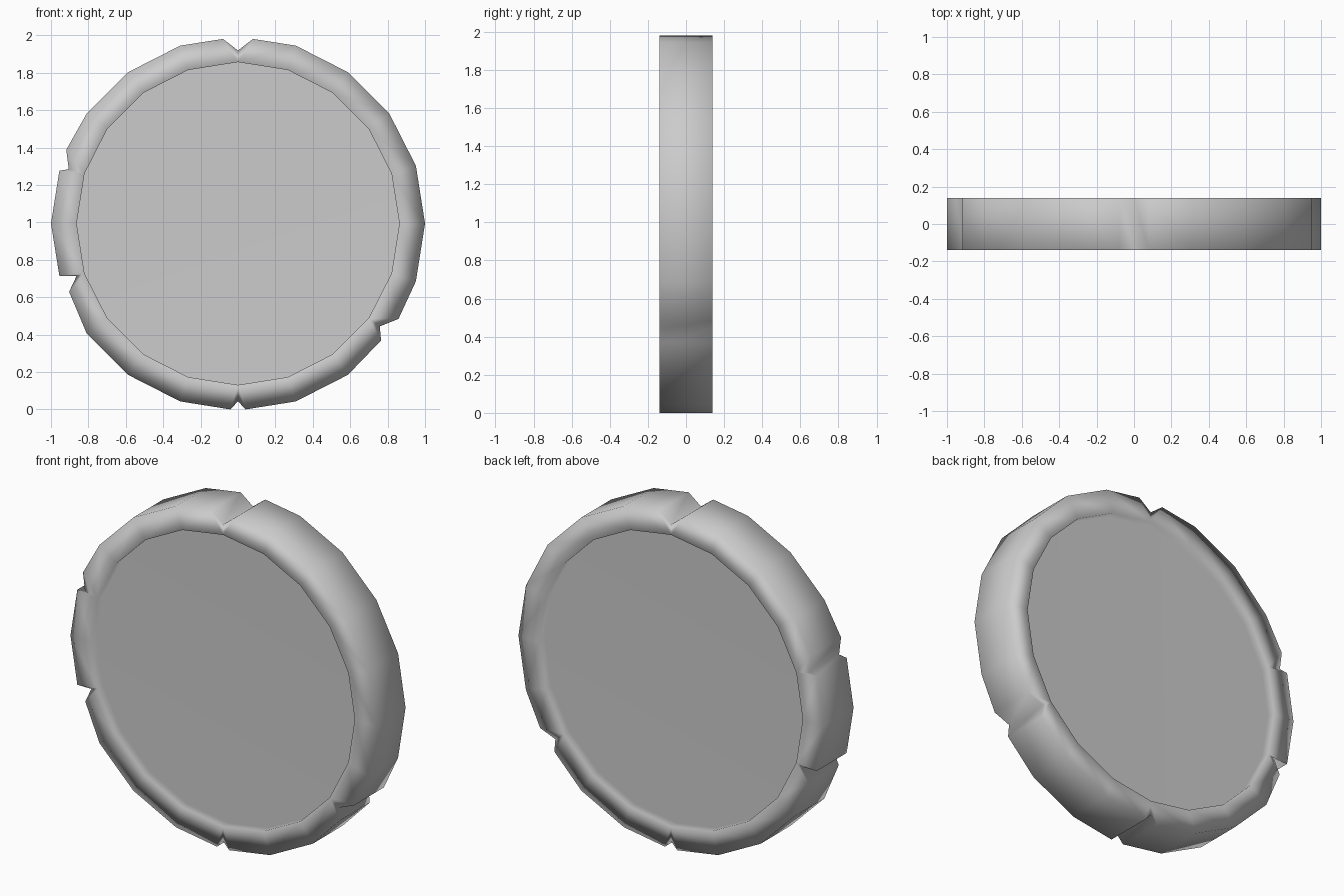
import bpy, bmesh
from math import sin, cos, radians

if "Cube" in bpy.data.objects:
    bpy.data.objects.remove(bpy.data.objects["Cube"])

SIDES, HALF, CZ = 20, 0.14, 0.994
INNER, FLOOR = 0.863, 0.09

# chipped notches: corner index of the 20-gon -> replacement points (x, z from centre)
NOTCHES = {
    5: [(0.08, 0.987), (0, 0.925), (-0.08, 0.987)],
    9: [(-0.918, 0.395), (-0.905, 0.29), (-0.955, 0.283)],
    11: [(-0.955, -0.28), (-0.863, -0.28), (-0.903, -0.365)],
    15: [(-0.04, -0.994), (0, -0.95), (0.04, -0.994)],
    18: [(0.765, -0.625), (0.758, -0.55), (0.858, -0.51)],
}


def corner(i, r):
    a = radians(360 / SIDES * i)
    return (r * cos(a), r * sin(a))


# outer outline, each point tagged with its inner rim corner
outline = []
for i in range(SIDES):
    for p in NOTCHES.get(i, [corner(i, 1)]):
        outline.append((p, i))

bm = bmesh.new()
outer_loops = []
for y in (-HALF, HALF):
    s = 1 if y > 0 else -1
    outer = [bm.verts.new((x, y, z + CZ)) for (x, z), _ in outline]
    rim, floor = [
        [bm.verts.new((corner(i, INNER)[0], yy, corner(i, INNER)[1] + CZ)) for i in range(SIDES)]
        for yy in (y, s * FLOOR)]
    # flat rim face
    n = len(outline)
    for k in range(n):
        k2 = (k + 1) % n
        a, b = outline[k][1], outline[k2][1]
        face = [outer[k], outer[k2], rim[b]]
        if a != b:
            face.append(rim[a])
        bm.faces.new(face)
    # recess wall and floor
    for i in range(SIDES):
        j = (i + 1) % SIDES
        bm.faces.new((rim[i], rim[j], floor[j], floor[i]))
    bm.faces.new(floor)
    outer_loops.append(outer)

# tread wall joining both sides
front, back = outer_loops
for k in range(len(front)):
    j = (k + 1) % len(front)
    bm.faces.new((front[k], front[j], back[j], back[k]))

bmesh.ops.recalc_face_normals(bm, faces=bm.faces)
for f in bm.faces:
    f.smooth = True
mesh = bpy.data.meshes.new("notched_disc")
bm.to_mesh(mesh)
bm.free()
disc = bpy.data.objects.new("notched_disc", mesh)
bpy.context.collection.objects.link(disc)

# soft shading weighted to the large faces
wn = disc.modifiers.new("soft_shading", 'WEIGHTED_NORMAL')
wn.mode = 'FACE_AREA'
